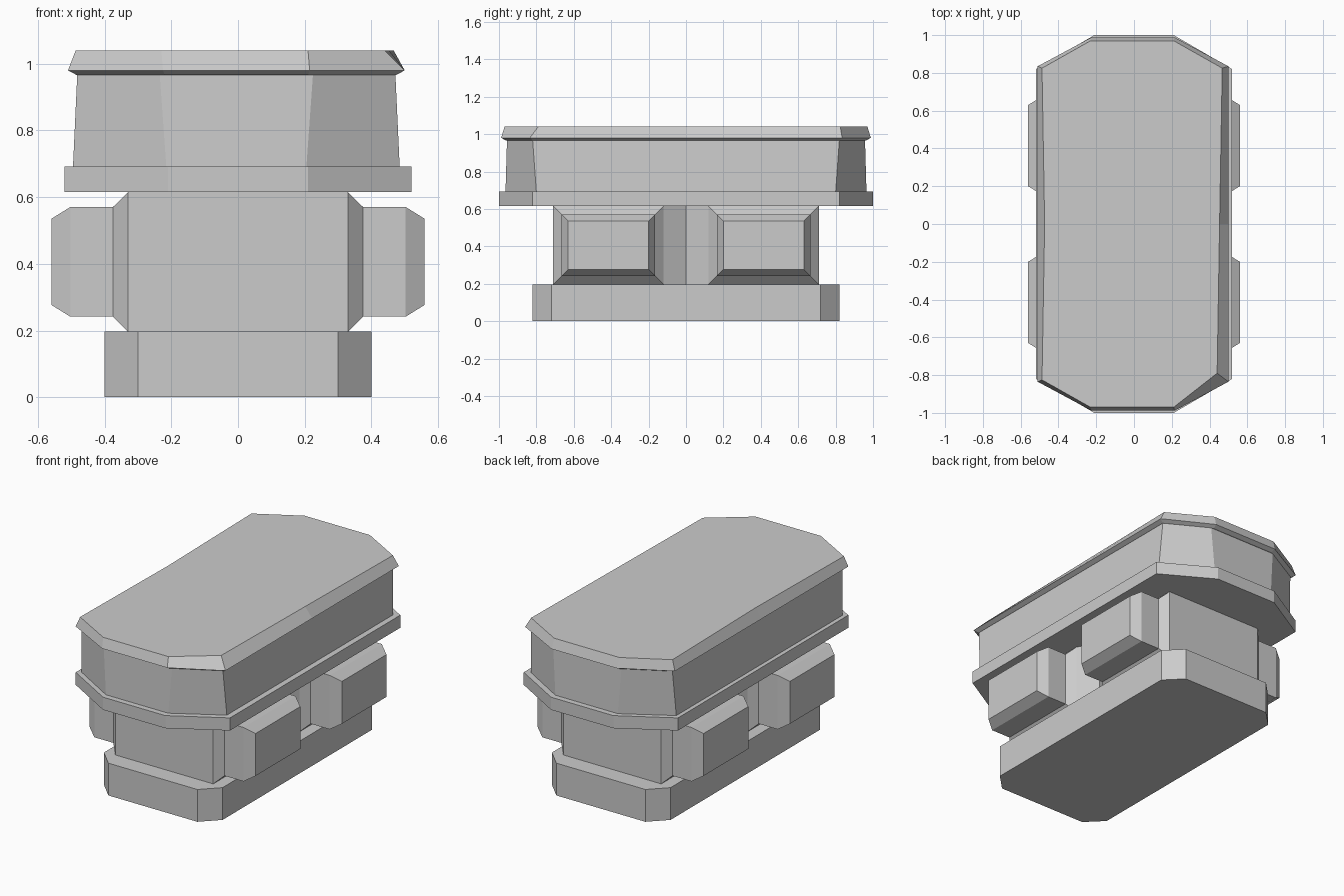
import bpy
import bmesh

cube = bpy.data.objects.get("Cube")
if cube:
    bpy.data.objects.remove(cube, do_unlink=True)

grey = bpy.data.materials.new("plain_grey")
grey.use_nodes = True
grey.diffuse_color = (0.6, 0.6, 0.6, 1)
grey.node_tree.nodes["Principled BSDF"].inputs["Base Color"].default_value = (0.6, 0.6, 0.6, 1)


def outline(hx, hy, corner_x, corner_y, z, shift=0.0, waist=None):
    """Rectangle with cut corners; waist sets the half width at mid length."""
    w = hx if waist is None else waist
    half = [(corner_x, -hy), (hx, -corner_y), (w, 0), (hx, corner_y), (corner_x, hy)]
    pts = half + [(-x, -y) for x, y in half]
    return [(x + shift, y, z) for x, y in pts]


def loft(bm, rings):
    """Skin stacked outlines and close both ends."""
    loops = [[bm.verts.new(p) for p in ring] for ring in rings]
    for low, high in zip(loops, loops[1:]):
        for i in range(len(low)):
            j = (i + 1) % len(low)
            bm.faces.new((low[i], low[j], high[j], high[i]))
    bm.faces.new(loops[0][::-1])
    bm.faces.new(loops[-1])
    bmesh.ops.recalc_face_normals(bm, faces=bm.faces[:])


def finish(name, bm):
    mesh = bpy.data.meshes.new(name)
    bm.to_mesh(mesh)
    bm.free()
    mesh.materials.append(grey)
    obj = bpy.data.objects.new(name, mesh)
    bpy.context.collection.objects.link(obj)
    return obj


# Base slab
bm = bmesh.new()
loft(bm, [outline(0.40, 0.82, 0.30, 0.72, z) for z in (0, 0.197)])
finish("base", bm)

# Core with a shallow V notch in each side, and four pods grown from its side walls
bm = bmesh.new()
plan = [(0.33, -0.71), (0.33, -0.12), (0.26, 0), (0.33, 0.12), (0.33, 0.71)]
plan += [(-x, -y) for x, y in plan]
loft(bm, [[(x, y, z) for x, y in plan] for z in (0.197, 0.615)])
pods = [f for f in bm.faces if abs(f.normal.x) > 0.99]
for inset, rise in ((0.063, 0.045), (0, 0.128), (0.05, 0.057)):
    bmesh.ops.inset_individual(bm, faces=pods, thickness=inset, depth=rise)
finish("core_with_side_pods", bm)

# Flange under the upper box
bm = bmesh.new()
loft(bm, [outline(0.52, 1.0, 0.21, 0.82, z) for z in (0.615, 0.692)])
finish("flange", bm)

# Upper box, tapering slightly upward
bm = bmesh.new()
loft(bm, [outline(0.49, 0.965, 0.21, 0.80, 0.69, -0.005),
          outline(0.477, 0.957, 0.23, 0.82, 0.97, -0.005)])
finish("upper_box", bm)

# Lid with a thin undercut, bevelled rim and one worn front corner
bm = bmesh.new()
top = outline(0.477, 0.97, 0.22, 0.825, 1.04, -0.01, 0.463)
top[1] = (0.44, -0.79, 1.04)
loft(bm, [outline(0.48, 0.965, 0.215, 0.82, 0.967, -0.005),
          outline(0.505, 0.988, 0.22, 0.835, 0.98, -0.005), top])
finish("lid", bm)
